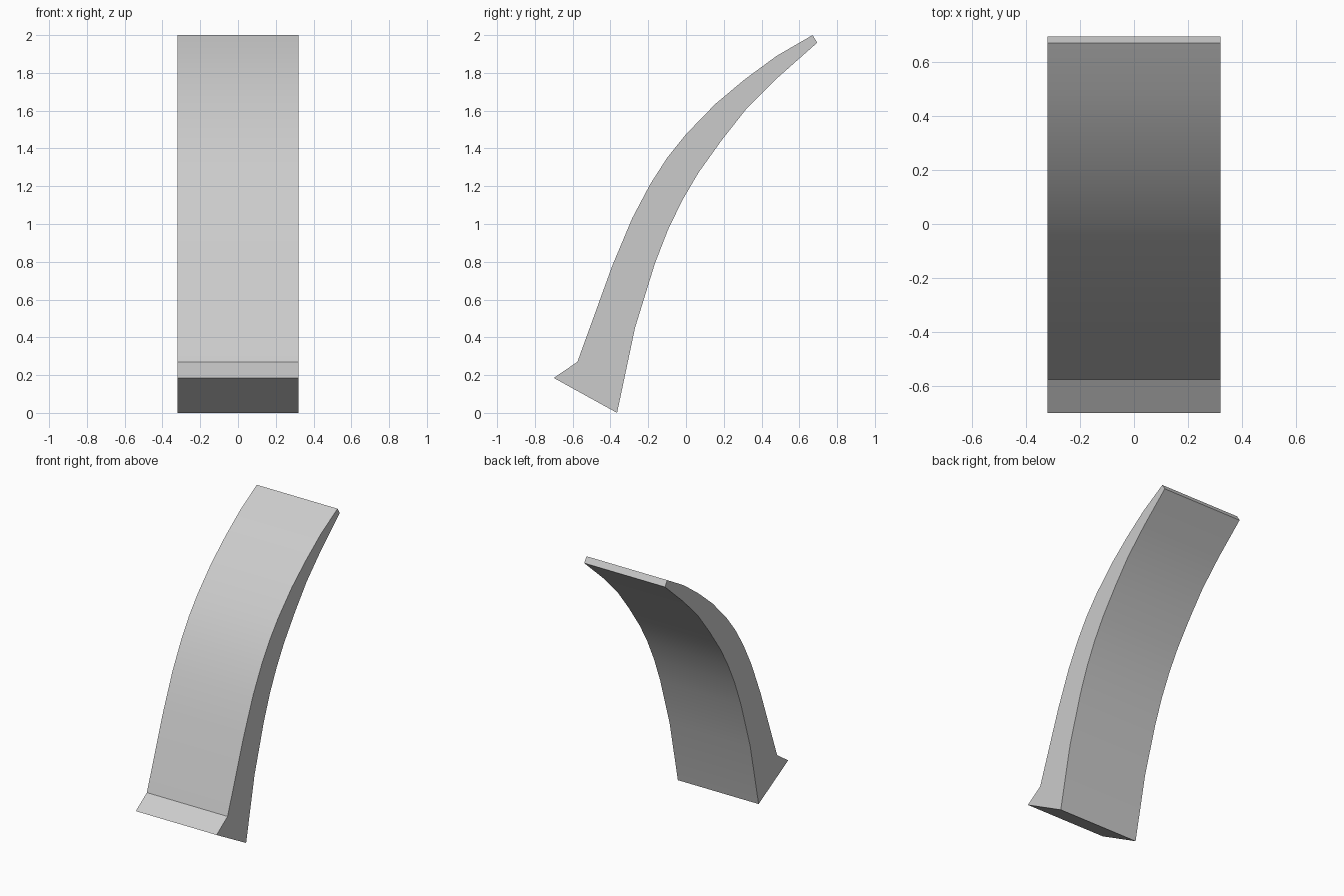
import bpy
import bmesh
import math

cube = bpy.data.objects.get("Cube")
if cube:
    bpy.data.objects.remove(cube, do_unlink=True)

HALF_WIDTH = 0.32

# Side profile (y, z): toe, convex front curve, then the inner curve back down
toe = [(-0.7, 0.185)]
front_curve = [(-0.575, 0.27), (-0.39, 0.78), (-0.285, 1.03), (-0.19, 1.21),
               (-0.1, 1.35), (0, 1.475), (0.155, 1.635), (0.31, 1.765),
               (0.48, 1.89), (0.67, 2)]
back_curve = [(0.695, 1.96), (0.48, 1.77), (0.32, 1.61), (0.19, 1.445),
              (0.065, 1.27), (-0.02, 1.125), (-0.095, 0.97), (-0.165, 0.79),
              (-0.27, 0.45), (-0.365, 0)]
profile = toe + front_curve + back_curve

# Plain grey material
grey = bpy.data.materials.new("light_grey")
grey.use_nodes = True
colour = (0.6, 0.6, 0.6, 1)
grey.diffuse_color = colour
grey.node_tree.nodes["Principled BSDF"].inputs["Base Color"].default_value = colour

# Extrude the profile across the width
bm = bmesh.new()
side = bm.faces.new([bm.verts.new((-HALF_WIDTH, y, z)) for y, z in profile])
result = bmesh.ops.extrude_face_region(bm, geom=[side], use_keep_orig=True)
new_verts = [v for v in result["geom"] if isinstance(v, bmesh.types.BMVert)]
bmesh.ops.translate(bm, verts=new_verts, vec=(2 * HALF_WIDTH, 0, 0))
bmesh.ops.recalc_face_normals(bm, faces=bm.faces)
mesh = bpy.data.meshes.new("curved_bracket")
bm.to_mesh(mesh)
bm.free()
mesh.materials.append(grey)
bracket = bpy.data.objects.new("curved_bracket", mesh)
bpy.context.collection.objects.link(bracket)

# Smooth the curved faces, keep the corners sharp
bpy.ops.object.select_all(action="DESELECT")
bracket.select_set(True)
bpy.context.view_layer.objects.active = bracket
bpy.ops.object.shade_smooth_by_angle(angle=math.radians(30))
